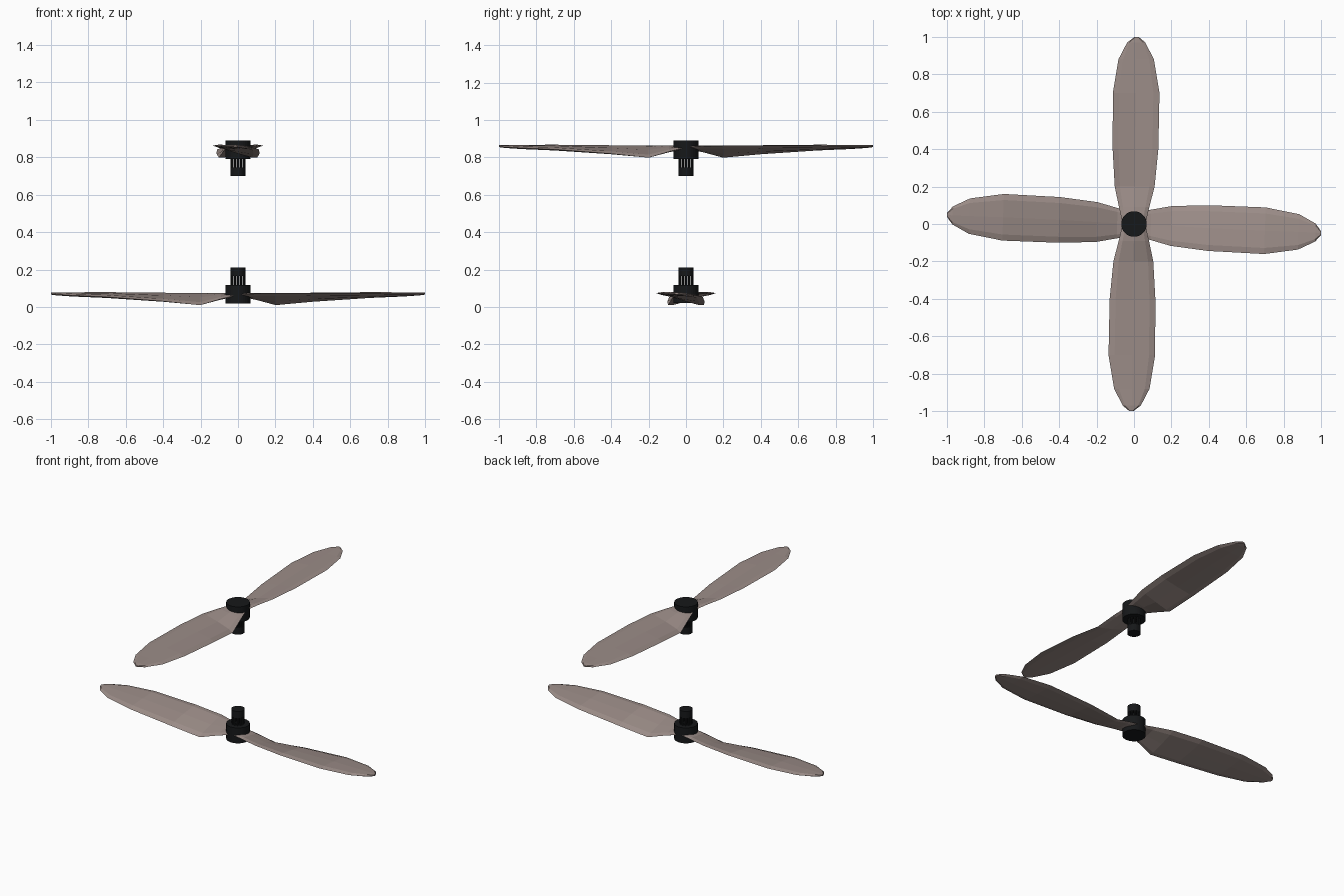
import bpy, bmesh
from math import pi, cos, sin, radians
from mathutils import Matrix

if "Cube" in bpy.data.objects:
    bpy.data.objects.remove(bpy.data.objects["Cube"])


def material(name, color):
    m = bpy.data.materials.new(name)
    m.diffuse_color = color
    m.use_nodes = True
    m.node_tree.nodes["Principled BSDF"].inputs["Base Color"].default_value = m.diffuse_color
    return m


BROWN = material("blade_brown", (0.33, 0.265, 0.245, 1))
BLACK = material("motor_black", (0.008, 0.009, 0.01, 1))

# blade stations: radius, low edge y, high edge y, low edge z, high edge z, half thickness
STATIONS = [
    (0.00, 0.060, -0.060, -0.002, -0.002, 0.008),
    (0.09, 0.080, -0.082, -0.025, 0.003, 0.009),
    (0.20, 0.103, -0.110, -0.058, 0.006, 0.010),
    (0.40, 0.114, -0.130, -0.037, 0.006, 0.010),
    (0.70, 0.113, -0.136, -0.014, 0.006, 0.010),
    (0.88, 0.083, -0.106, -0.006, 0.005, 0.009),
    (0.97, 0.036, -0.060, 0.000, 0.005, 0.008),
    (1.00, -0.004, -0.024, 0.003, 0.004, 0.005),
]
# lens-shaped section: position across the chord, height
SECTION = [(0, 0), (.13, .8), (.5, 1), (.87, .8), (1, 0), (.87, -.8), (.5, -1), (.13, -.8)]


def propeller(name, z, angle):
    bm = bmesh.new()
    for turn in (0, pi):
        rot = Matrix.Translation((0, 0, z)) @ Matrix.Rotation(angle + turn, 4, 'Z')
        rings = []
        for r, ya, yb, za, zb, t in STATIONS:
            rings.append([bm.verts.new(rot @ Matrix.Translation(
                (r, ya + (yb - ya) * u, za + (zb - za) * u + t * h)).translation)
                for u, h in SECTION])
        n = len(SECTION)
        for a, b in zip(rings, rings[1:]):
            for i in range(n):
                j = (i + 1) % n
                bm.faces.new((a[i], a[j], b[j], b[i]))
        bm.faces.new(rings[0])
        bm.faces.new(rings[-1])
    bmesh.ops.recalc_face_normals(bm, faces=bm.faces)
    finish(bm, name, BROWN)


def finish(bm, name, mat):
    me = bpy.data.meshes.new(name)
    bm.to_mesh(me)
    bm.free()
    me.materials.append(mat)
    ob = bpy.data.objects.new(name, me)
    bpy.context.collection.objects.link(ob)
    return ob


def drum(bm, radius, z0, z1, sides=32, x=0, y=0):
    bmesh.ops.create_cone(bm, cap_ends=True, segments=sides, radius1=radius, radius2=radius,
                          depth=abs(z1 - z0),
                          matrix=Matrix.Translation((x, y, (z0 + z1) / 2)))


def motor(prefix, base, up):
    # hub disc clamping the blades
    bm = bmesh.new()
    drum(bm, 0.068, base, base + up * 0.098)
    finish(bm, prefix + "_hub", BLACK)
    # ring of thin posts around a slim shaft
    bm = bmesh.new()
    drum(bm, 0.008, base + up * 0.09, base + up * 0.16, 12)
    for i in range(12):
        a = 2 * pi * i / 12
        drum(bm, 0.0058, base + up * 0.09, base + up * 0.15, 8, 0.033 * cos(a), 0.033 * sin(a))
    finish(bm, prefix + "_posts", BLACK)
    # motor end cap
    bm = bmesh.new()
    drum(bm, 0.039, base + up * 0.145, base + up * 0.19)
    finish(bm, prefix + "_motor_cap", BLACK)


propeller("lower_propeller", 0.068, radians(-2))
propeller("upper_propeller", 0.856, radians(90))
motor("lower", 0.02, 1)
motor("upper", 0.89, -1)
